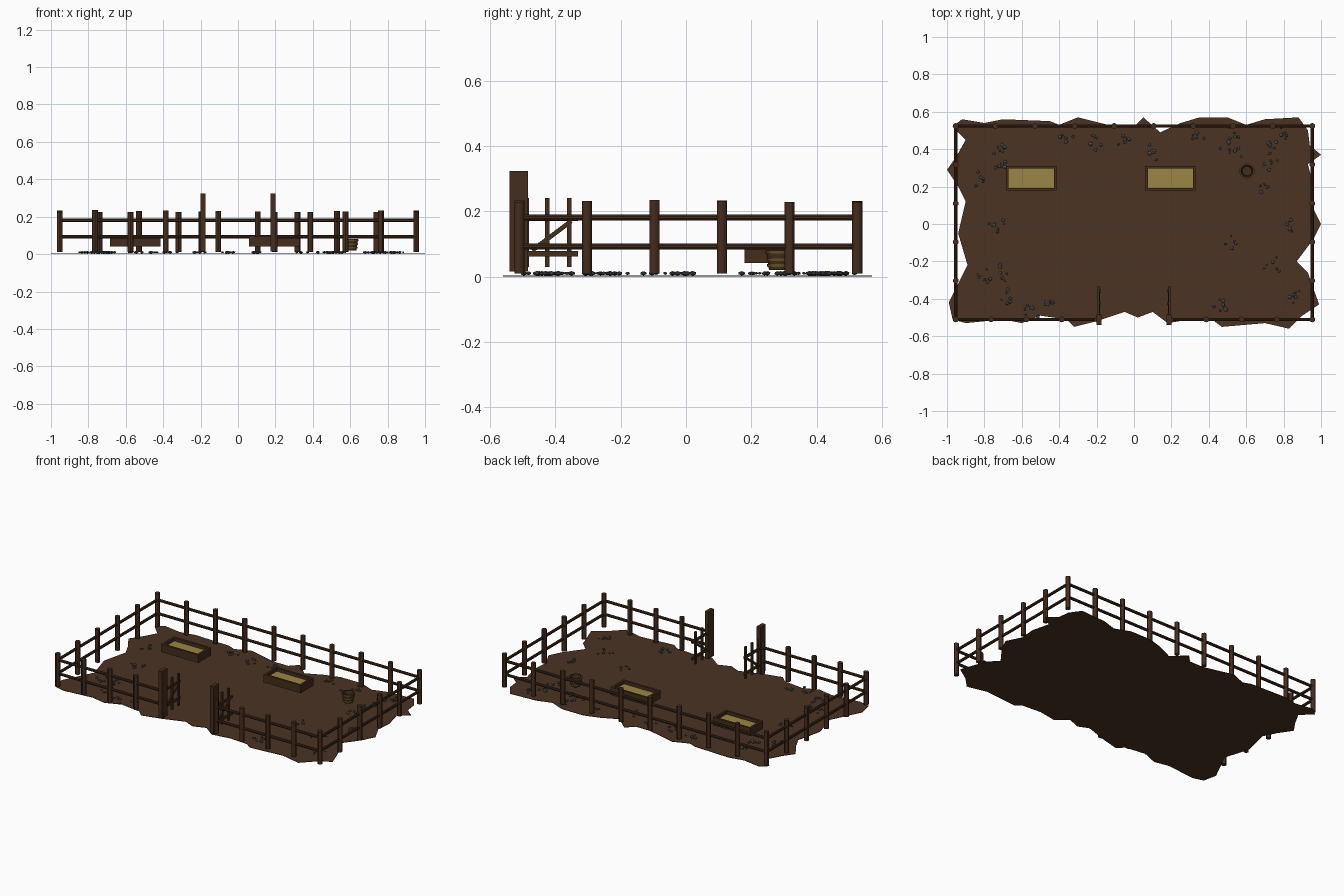
import bpy, bmesh, math, random
from mathutils import Vector, Matrix

random.seed(7)
if "Cube" in bpy.data.objects:
    bpy.data.objects.remove(bpy.data.objects["Cube"], do_unlink=True)


def material(name, r, g, b):
    m = bpy.data.materials.new(name)
    m.use_nodes = True
    m.diffuse_color = (r, g, b, 1)
    m.node_tree.nodes["Principled BSDF"].inputs["Base Color"].default_value = (r, g, b, 1)
    return m


EARTH = material("earth", .07, .033, .017)
WOOD = material("dark wood", .06, .026, .013)
STRAW = material("straw", .33, .24, .06)
BRASS = material("aged brass", .13, .09, .02)
STONE = material("grey stone", .07, .075, .075)


def finish(name, bm, mat, smooth=False):
    bmesh.ops.recalc_face_normals(bm, faces=bm.faces)
    me = bpy.data.meshes.new(name)
    bm.to_mesh(me)
    bm.free()
    me.materials.append(mat)
    ob = bpy.data.objects.new(name, me)
    bpy.context.collection.objects.link(ob)
    if smooth:
        bpy.ops.object.select_all(action='DESELECT')
        ob.select_set(True)
        bpy.context.view_layer.objects.active = ob
        bpy.ops.object.shade_smooth_by_angle()
    return ob


def add_pole(bm, a, b, radius, sides=10):
    a, b = Vector(a), Vector(b)
    turn = (b - a).to_track_quat('Z', 'Y').to_matrix().to_4x4()
    bmesh.ops.create_cone(bm, cap_ends=True, segments=sides, radius1=radius, radius2=radius,
                          depth=(b - a).length, matrix=Matrix.Translation((a + b) / 2) @ turn)


def add_box(bm, centre, size, tilt=0):
    bmesh.ops.create_cube(bm, size=1, matrix=Matrix.Translation(centre)
                          @ Matrix.Rotation(tilt, 4, 'X') @ Matrix.Diagonal((*size, 1)))


# Ragged earth sheet, outlined clockwise from the back left corner
back = [(-.92, .56), (-.8, .54), (-.7, .56), (-.45, .55), (-.4, .53), (-.3, .57), (-.1, .52), (0, .52),
        (.05, .57), (.14, .49), (.25, .54), (.35, .57), (.5, .57), (.6, .53), (.7, .56), (.88, .57)]
right = [(.93, .5), (.94, .42), (1, .37), (.93, .32), (.96, .2), (.95, .1), (1, 0), (.96, -.08),
         (.87, -.2), (.93, -.26), (.95, -.32), (.99, -.43), (.9, -.49), (.83, -.56)]
front = [(.7, -.53), (.47, -.55), (.43, -.52), (.3, -.51), (.18, -.53), (.1, -.47), (.02, -.5), (-.05, -.47),
         (-.2, -.52), (-.32, -.55), (-.36, -.51), (-.5, -.49), (-.6, -.53), (-.7, -.51), (-.9, -.53)]
left = [(-.97, -.51), (-.99, -.42), (-.93, -.3), (-.89, -.22), (-.94, -.05), (-.9, .12), (-.94, .2),
        (-1, .29), (-.95, .36), (-.9, .45), (-.97, .52)]
bm = bmesh.new()
outline = [bm.verts.new((x, y, 0)) for x, y in back + right + front + left]
sheet = bm.faces.new(outline)
top = bmesh.ops.extrude_face_region(bm, geom=[sheet])
for v in top["geom"]:
    if isinstance(v, bmesh.types.BMVert):
        v.co.z = .003
bmesh.ops.triangulate(bm, faces=[f for f in bm.faces if len(f.verts) > 4])
finish("ground", bm, EARTH)

# Fence runs: start, end, number of gaps between posts
X, BACK, FRONT, GATE = .953, .524, -.51, .197
runs = {
    "back": ((-X, BACK), (X, BACK), 9),
    "right": ((-X, FRONT), (-X, BACK), 5),
    "left": ((X, FRONT), (X, BACK), 5),
    "front_right": ((-X, FRONT), (-GATE, FRONT), 4),
    "front_left": ((GATE, FRONT), (X, FRONT), 4),
}
placed = set()
for name, (a, b, gaps) in runs.items():
    a, b = Vector((*a, 0)), Vector((*b, 0))
    bm = bmesh.new()
    for i in range(gaps + 1):
        p = a.lerp(b, i / gaps)
        key = (round(p.x, 2), round(p.y, 2))
        if key not in placed:
            placed.add(key)
            height = random.uniform(.224, .235)
            add_pole(bm, (p.x, p.y, .01), (p.x, p.y, height), .0155, 12)
    finish(name + "_fence_posts", bm, WOOD, True)
    bm = bmesh.new()
    for z in (.092, .181):
        up = Vector((0, 0, z))
        add_pole(bm, a + up, b + up, .009)
    finish(name + "_fence_rails", bm, WOOD, True)

# Gate posts and the two gate leaves swung inward
for side, s in (("right", -1), ("left", 1)):
    bm = bmesh.new()
    add_box(bm, (s * .188, -.512, .169), (.026, .056, .308))
    finish(side + "_gate_post", bm, WOOD)
    bm = bmesh.new()
    for y in (-.487, -.425, -.358):
        add_box(bm, (s * .182, y, .135), (.01, .014, .212))
    for z in (.07, .178):
        add_box(bm, (s * .19, -.408, z), (.01, .155, .016))
    add_box(bm, (s * .186, -.411, .125), (.01, .15, .014), math.atan2(.09, .12))
    finish(side + "_gate_leaf", bm, WOOD)

# Feed troughs filled with straw
for side, cx in (("right", -.55), ("left", .195)):
    cy, length, width, wall = .245, .27, .132, .014
    bm = bmesh.new()
    for s in (-1, 1):
        add_box(bm, (cx, cy + s * (width - wall) / 2, .067), (length, wall, .052))
        add_box(bm, (cx + s * (length - wall) / 2, cy, .067), (wall, width - 2 * wall, .052))
    add_box(bm, (cx, cy, .045), (length - wall, width - wall, .008))
    finish(side + "_trough", bm, WOOD)
    bm = bmesh.new()
    add_box(bm, (cx, cy, .06), (length - 2 * wall, width - 2 * wall, .024))
    finish(side + "_trough_straw", bm, STRAW)


def turned(name, profile, mat, sides=16):
    """Revolve a closed profile of (radius, height) around the bucket axis."""
    bm = bmesh.new()
    rings = []
    for r, z in profile:
        angles = [math.tau * i / sides for i in range(sides)]
        rings.append([bm.verts.new((.604 + r * math.cos(t), .283 + r * math.sin(t), z)) for t in angles])
    for lo, hi in zip(rings, rings[1:] + rings[:1]):
        for i in range(sides):
            j = (i + 1) % sides
            bm.faces.new((lo[i], lo[j], hi[j], hi[i]))
    finish(name, bm, mat, True)


# Bucket with metal hoops
turned("bucket_wall", [(.029, .02), (.038, .08), (.031, .08), (.024, .02)], WOOD)
bm = bmesh.new()
bmesh.ops.create_cone(bm, cap_ends=True, segments=16, radius1=.028, radius2=.028, depth=.008,
                      matrix=Matrix.Translation((.604, .283, .026)))
finish("bucket_base", bm, WOOD)
for i, z in enumerate((.034, .052, .074)):
    r = .029 + (z - .02) * .15
    turned(f"bucket_hoop_{i}", [(r, z - .004), (r + .003, z - .004), (r + .004, z + .004), (r, z + .004)], BRASS)

# Loose stones in small clusters near the fence
clusters = [(-.82, .22), (-.7, .32), (-.7, .4), (-.37, .46), (-.22, .43), (-.05, .46), (.1, .4), (.35, .47),
            (.52, .48), (.53, .4), (.72, .42), (.8, .48), (.73, .32), (.7, .2), (.82, 0), (.52, -.1), (.75, -.23),
            (.85, -.38), (.46, -.43), (-.45, -.43), (-.55, -.45), (-.68, -.4), (-.7, -.27), (-.8, -.3), (-.74, -.02)]
bm = bmesh.new()
for cx, cy in clusters:
    for _ in range(6):
        size = random.uniform(.006, .012)
        spot = (cx + random.gauss(0, .022), cy + random.gauss(0, .022), .01)
        squash = (size * random.uniform(.8, 1.4), size, size * .65, 1)
        bmesh.ops.create_icosphere(bm, subdivisions=1, radius=1, matrix=Matrix.Translation(spot)
                                   @ Matrix.Rotation(random.uniform(0, math.tau), 4, 'Z') @ Matrix.Diagonal(squash))
finish("stones", bm, STONE)
